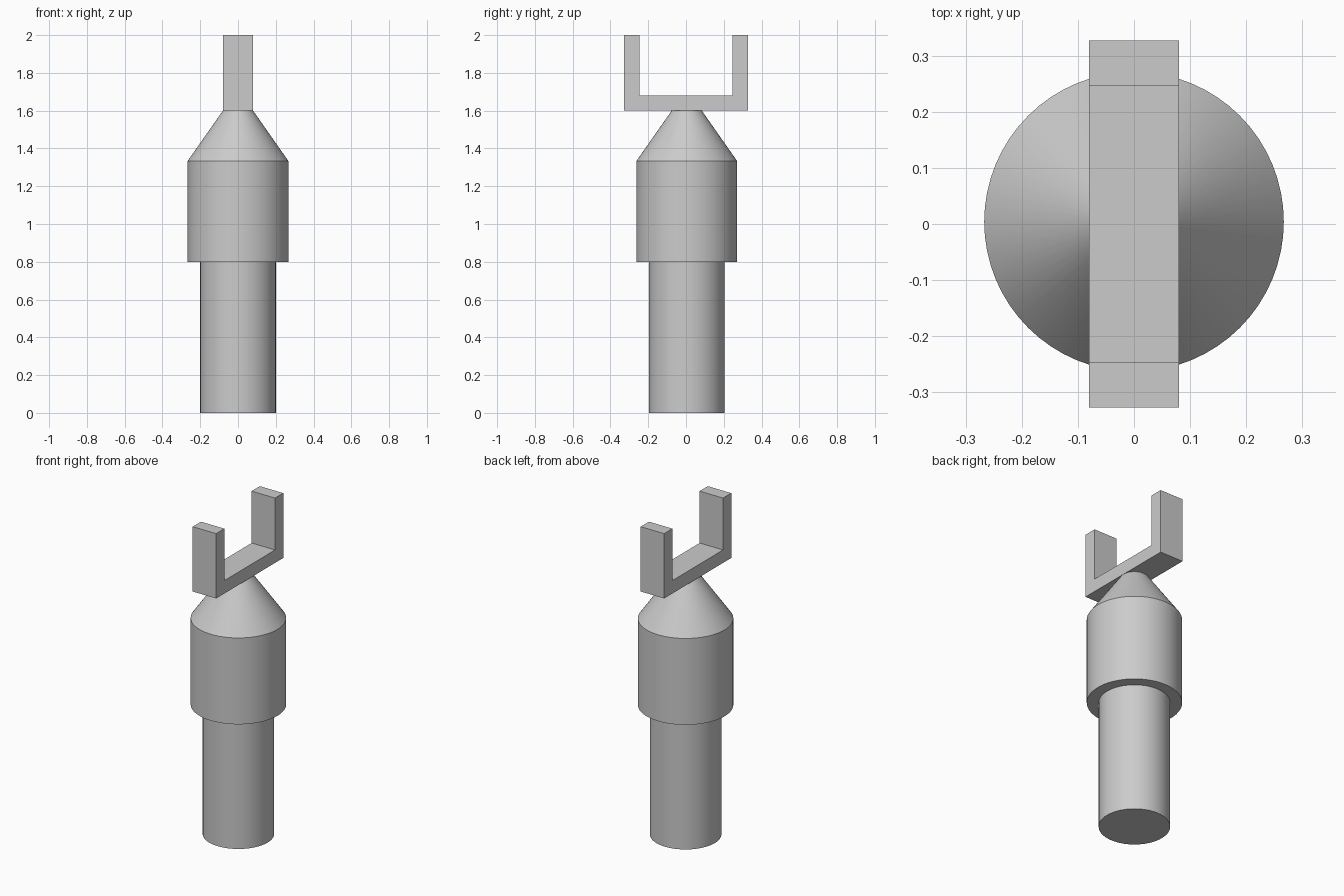
import bpy
import bmesh
import math

cube = bpy.data.objects.get("Cube")
if cube:
    bpy.data.objects.remove(cube, do_unlink=True)

grey = bpy.data.materials.new("light_grey")
grey.use_nodes = True
colour = (0.6, 0.6, 0.6, 1)
grey.diffuse_color = colour
grey.node_tree.nodes["Principled BSDF"].inputs["Base Color"].default_value = colour

AXIS_Y = 0.004   # the turned parts sit slightly behind the fork's centre


def turned_part(name, z0, z1, r0, r1):
    """Capped cylinder or cone between two heights."""
    bpy.ops.mesh.primitive_cone_add(vertices=64, radius1=r0, radius2=r1, depth=z1 - z0,
                                    location=(0, AXIS_Y, (z0 + z1) / 2))
    ob = bpy.context.object
    ob.name = name
    ob.data.materials.append(grey)
    bpy.ops.object.shade_smooth_by_angle(angle=math.radians(30))
    return ob


# Stacked round body
turned_part("handle", 0, 0.8, 0.2, 0.2)
turned_part("collar", 0.8, 1.333, 0.267, 0.267)
turned_part("taper", 1.333, 1.6, 0.267, 0.08)

# U-shaped fork: a profile in the YZ plane, extruded along x
outer, wall, half_width = 0.327, 0.08, 0.08
bottom, top = 1.6, 2.0
inner, floor = outer - wall, bottom + wall
half = [(outer, bottom), (outer, top), (inner, top), (inner, floor)]
profile = half + [(-y, z) for y, z in reversed(half)]

bm = bmesh.new()
face = bm.faces.new([bm.verts.new((-half_width, y, z)) for y, z in profile])
ext = bmesh.ops.extrude_face_region(bm, geom=[face])
bmesh.ops.translate(bm, vec=(2 * half_width, 0, 0),
                    verts=[v for v in ext["geom"] if isinstance(v, bmesh.types.BMVert)])
bmesh.ops.recalc_face_normals(bm, faces=bm.faces)
mesh = bpy.data.meshes.new("fork")
bm.to_mesh(mesh)
bm.free()
mesh.materials.append(grey)
bpy.context.collection.objects.link(bpy.data.objects.new("fork", mesh))
